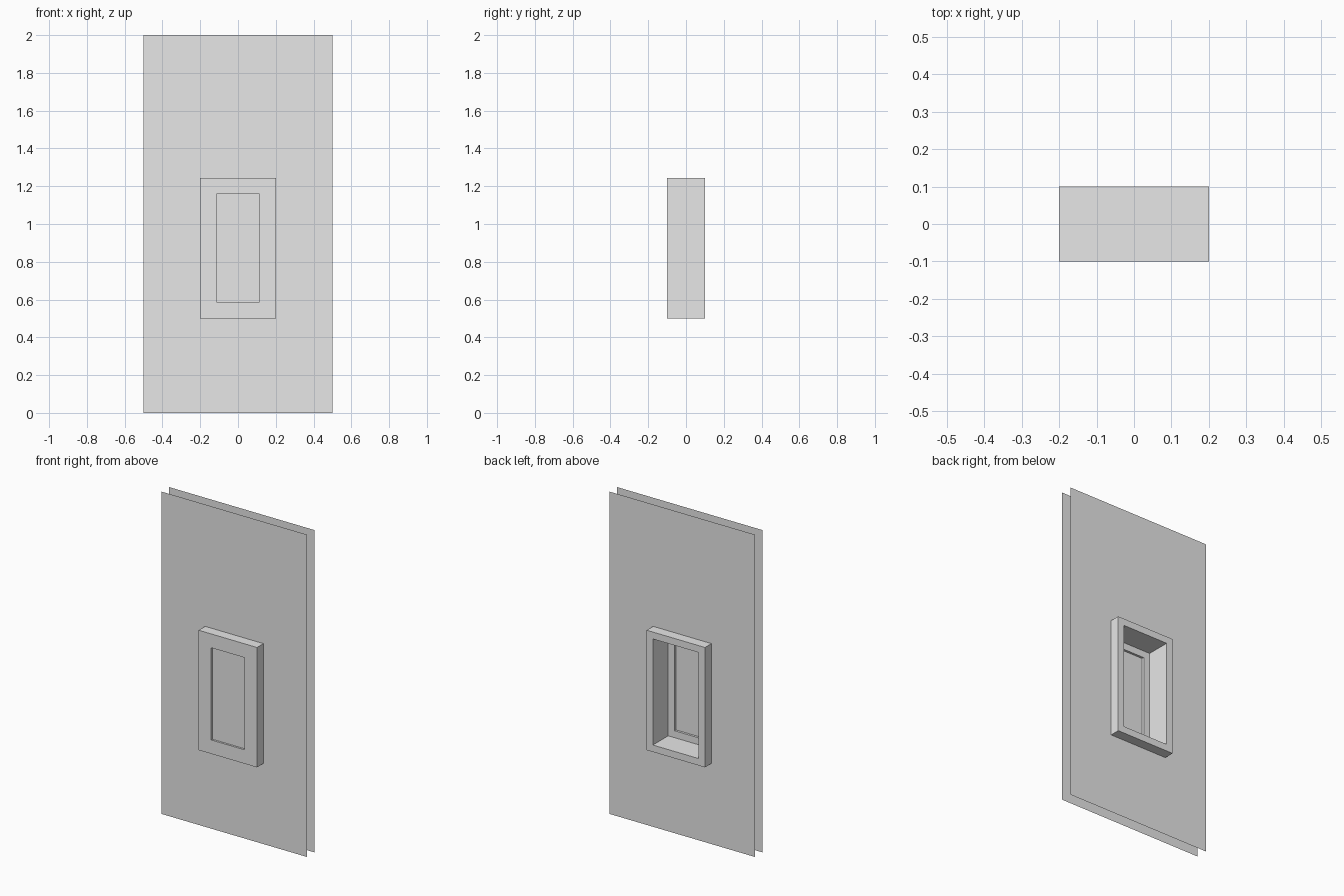
import bpy
import bmesh

cube = bpy.data.objects.get("Cube")
if cube:
    bpy.data.objects.remove(cube, do_unlink=True)

grey = bpy.data.materials.new("plain_grey")
grey.use_nodes = True
grey.diffuse_color = (0.8, 0.8, 0.8, 1)
grey.node_tree.nodes["Principled BSDF"].inputs["Base Color"].default_value = (0.8, 0.8, 0.8, 1)

# Rectangles as half width, bottom, top
WALL = (0.5, 0.0, 2.0)
OUTER = (0.2, 0.5, 1.244)
CAVITY = (0.157, 0.543, 1.201)
OPENING = (0.114, 0.586, 1.158)


def loft(name, sections, closed=False, caps=False, flip=False):
    """Join rectangles, each given with its depth, into one surface."""
    bm = bmesh.new()
    loops = []
    for (w, low, high), y in sections:
        corners = ((-w, low), (w, low), (w, high), (-w, high))
        loops.append([bm.verts.new((x, y, z)) for x, z in corners])
    pairs = list(zip(loops, loops[1:]))
    if closed:
        pairs.append((loops[-1], loops[0]))
    for a, b in pairs:
        for i in range(4):
            j = (i + 1) % 4
            bm.faces.new((a[i], a[j], b[j], b[i]))
    if caps:
        bm.faces.new(loops[0])
        bm.faces.new(loops[-1])
    if closed or caps:
        bmesh.ops.recalc_face_normals(bm, faces=bm.faces)
    elif flip:
        bmesh.ops.reverse_faces(bm, faces=bm.faces)
    mesh = bpy.data.meshes.new(name)
    bm.to_mesh(mesh)
    bm.free()
    mesh.materials.append(grey)
    obj = bpy.data.objects.new(name, mesh)
    bpy.context.collection.objects.link(obj)
    return obj


# Two thin wall sheets, cut out around the window box
loft("front_wall_sheet", [(WALL, -0.037), (OUTER, -0.037)])
loft("back_wall_sheet", [(WALL, 0.037), (OUTER, 0.037)], flip=True)

# Window box: narrow opening in front, deep wide cavity behind
loft("window_frame", [(OPENING, -0.1), (OUTER, -0.1), (OUTER, 0.1),
                      (CAVITY, 0.1), (CAVITY, -0.05), (OPENING, -0.05)], closed=True)

# Pane set inside the front opening
loft("window_pane", [(OPENING, -0.088), (OPENING, -0.064)], caps=True)
